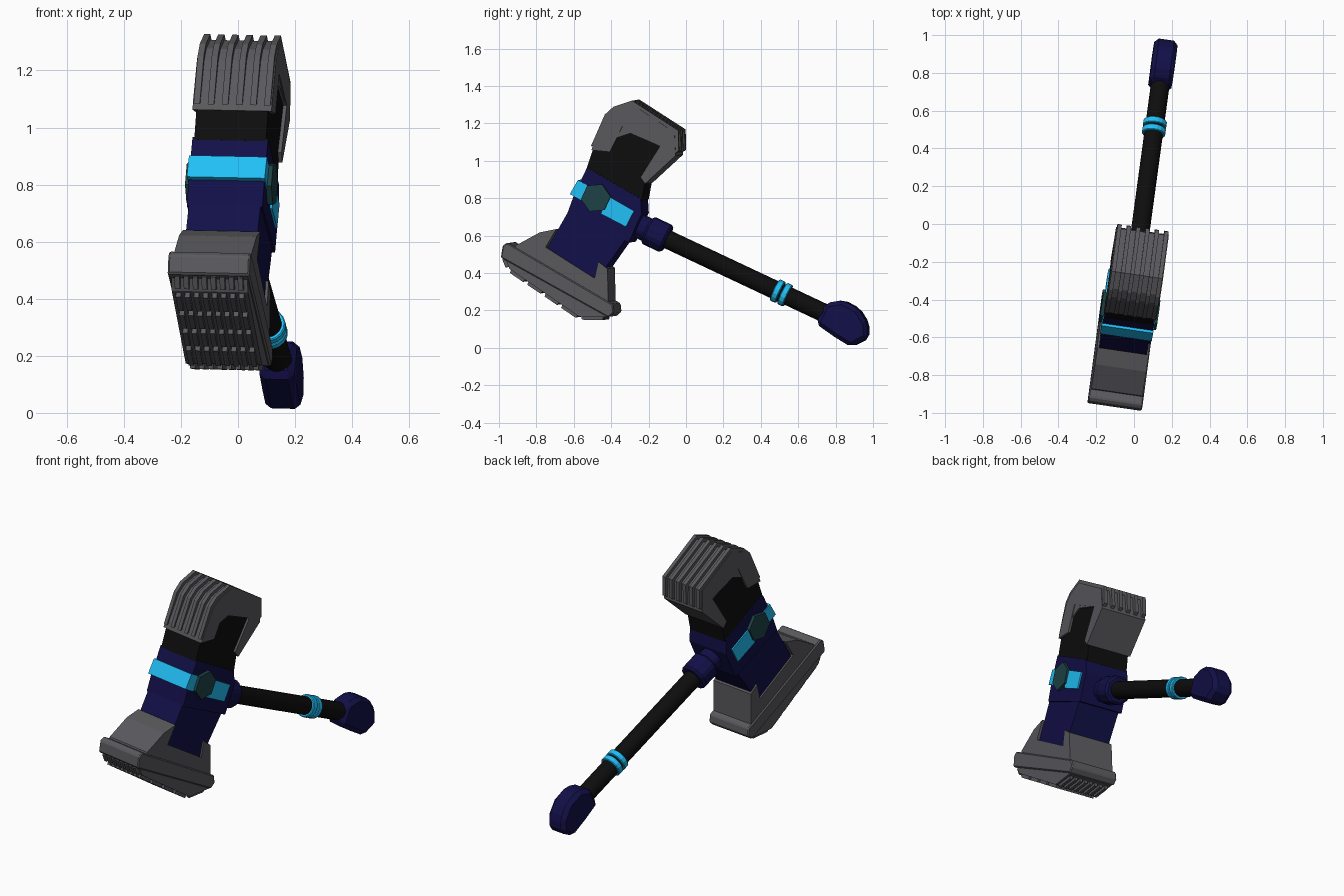
import bpy, bmesh, math
from mathutils import Matrix, Vector

if "Cube" in bpy.data.objects:
    bpy.data.objects.remove(bpy.data.objects["Cube"])

# Overall pose: a slight yaw and roll of the whole hammer
YAW, PITCH = math.radians(8.3), math.radians(25)
POSE = (Matrix.Translation((0.04, 0, 0.6)) @ Matrix.Rotation(-YAW, 4, 'Z')
        @ Matrix.Rotation(math.radians(1.2), 4, 'Y') @ Matrix.Translation((0, 0, -0.6)))


def mat(name, r, g, b):
    m = bpy.data.materials.new(name)
    m.diffuse_color = (r, g, b, 1)
    m.use_nodes = True
    m.node_tree.nodes["Principled BSDF"].inputs["Base Color"].default_value = m.diffuse_color
    return m


STEEL = mat("dark_steel", 0.10, 0.10, 0.11)
NAVY = mat("navy", 0.006, 0.005, 0.065)
BLACK = mat("black", 0.004, 0.004, 0.004)
CYAN = mat("cyan", 0.015, 0.52, 0.92)
TEAL = mat("teal", 0.012, 0.055, 0.06)


def finish(name, bm, material, bevel=0, smooth=False):
    bmesh.ops.recalc_face_normals(bm, faces=bm.faces)
    me = bpy.data.meshes.new(name)
    bm.to_mesh(me)
    bm.free()
    me.materials.append(material)
    ob = bpy.data.objects.new(name, me)
    bpy.context.collection.objects.link(ob)
    ob.matrix_world = POSE
    if bevel:
        mod = ob.modifiers.new("bevel", 'BEVEL')
        mod.width, mod.segments = bevel, 1
        mod.limit_method = 'ANGLE'
    if smooth:
        bpy.context.view_layer.objects.active = ob
        ob.select_set(True)
        bpy.ops.object.shade_smooth_by_angle(angle=math.radians(35))
        ob.select_set(False)
    return ob


def add_prism(bm, pts, x0, x1, shift):
    """Side outline (y, z) extruded from x0 to x1."""
    f = bm.faces.new([bm.verts.new((x0, y + shift, z)) for y, z in pts])
    ex = bmesh.ops.extrude_face_region(bm, geom=[f])
    bmesh.ops.translate(bm, vec=(x1 - x0, 0, 0),
                        verts=[v for v in ex["geom"] if isinstance(v, bmesh.types.BMVert)])


def prism(name, pts, half, material, bevel=0, shift=0.02):
    bm = bmesh.new()
    add_prism(bm, pts, -half, half, shift)
    return finish(name, bm, material, bevel)


def rod(name, t0, t1, radius, sides, material, bevel=0, smooth=False):
    """Cylinder on the handle axis between distances t0 and t1."""
    t = (t0 + t1) / 2
    place = (Matrix.Translation((0, -0.25 + t * math.cos(PITCH), 0.65 - t * math.sin(PITCH)))
             @ Matrix.Rotation(-PITCH, 4, 'X') @ Matrix.Rotation(math.pi / 2, 4, 'X')
             @ Matrix.Rotation(math.pi / sides, 4, 'Z'))
    bm = bmesh.new()
    bmesh.ops.create_cone(bm, cap_ends=True, segments=sides, radius1=radius, radius2=radius,
                          depth=t1 - t0, matrix=place)
    return finish(name, bm, material, bevel, smooth)


# Upper head: black core with a hooked steel cap
prism("head_core", [(-.49, 1.1), (-.54, .955), (-.24, .79), (-.215, .92),
                    (-.12, 1.1), (-.3, 1.25), (-.41, 1.2)], 0.127, BLACK)
prism("cap", [(-.51, 1.06), (-.495, 1.1), (-.425, 1.235), (-.38, 1.275), (-.29, 1.305),
              (-.06, 1.155), (-.055, 1.03), (-.22, .88), (-.245, .915),
              (-.14, 1.08), (-.34, 1.19), (-.41, 1.05)], 0.14, STEEL)

# Six fins wrapping over the cap
bm = bmesh.new()
for i in range(6):
    x = -0.125 + i * 0.05
    add_prism(bm, [(-.513, 1.08), (-.437, 1.25), (-.39, 1.292), (-.29, 1.325),
                   (-.04, 1.165), (-.038, 1.055), (-.055, 1.045), (-.3, 1.15)],
              x - 0.011, x + 0.011, 0.02)
finish("cap_fins", bm, STEEL)

# Navy body in two blocks
prism("body_upper", [(-.535, .965), (-.605, .82), (-.64, .725), (-.31, .565),
                     (-.24, .72), (-.245, .80)], 0.134, NAVY)
prism("body_lower", [(-.635, .735), (-.76, .52), (-.74, .45), (-.49, .33),
                     (-.43, .44), (-.33, .58), (-.4, .66)], 0.127, NAVY)

# Cyan bands around the body
prism("band_front", [(-.583, .90), (-.627, .825), (-.56, .79), (-.52, .865)], 0.138, CYAN)
prism("band_back", [(-.42, .815), (-.28, .735), (-.325, .65), (-.46, .72)], 0.142, CYAN)

# Hexagonal side medallions
prism("medallions", [(-.485 + .08 * math.cos(math.radians(5 + 60 * k)),
                      .805 + .08 * math.sin(math.radians(5 + 60 * k))) for k in range(6)],
      0.153, TEAL)

# Steel base: cradle, flange and striking plate
prism("base_cradle", [(-.70, .638), (-.79, .62), (-.92, .55), (-.95, .48), (-.42, .2),
                      (-.425, .425), (-.475, .465), (-.495, .375), (-.765, .545)],
      0.137, STEEL)
prism("base_horn_front", [(-.70, .638), (-.79, .62), (-.92, .55), (-.765, .53)], 0.137, STEEL)
prism("base_flange", [(-.965, .565), (-.99, .55), (-1.0, .485), (-.42, .165), (-.39, .19),
                      (-.395, .235)], 0.145, STEEL, 0.006)
prism("striking_plate", [(-.985, .5), (-.955, .425), (-.58, .17), (-.43, .167), (-.41, .19)],
      0.135, STEEL)

# Eight columns of teeth along the striking plate
bm = bmesh.new()
path = [Vector(p) for p in [(-.985, .495), (-.957, .425), (-.863, .361), (-.77, .299),
                            (-.68, .238), (-.58, .17), (-.44, .167)]]
for a, b in zip(path, path[1:]):
    d = (b - a).normalized()
    n = Vector((d.y, -d.x)) * 0.017
    g = d * 0.007
    quad = [a + g - n, b - g - n, b - 2 * g + n, a + 2 * g + n]
    for i in range(8):
        x = -0.112 + i * 0.032
        add_prism(bm, [tuple(q) for q in quad], x - 0.009, x + 0.009, 0.02)
finish("base_teeth", bm, STEEL)

# Handle with neck, collar and two rings
rod("neck", -0.12, 0.06, 0.07, 8, NAVY, 0.01)
rod("collar", 0.045, 0.165, 0.085, 8, NAVY, 0.012)
rod("handle", 0.0, 1.12, 0.05, 20, BLACK, smooth=True)
for k, t in enumerate((0.822, 0.866)):
    rod(f"handle_ring_{k + 1}", t - 0.017, t + 0.017, 0.063, 16, CYAN, 0.004)

# Faceted pommel
prism("pommel", [(.695, .13), (.75, .24), (.84, .255), (.925, .21), (.975, .13),
                 (.975, .05), (.885, .005), (.795, .06)], 0.062, NAVY, 0.022, 0.01)
